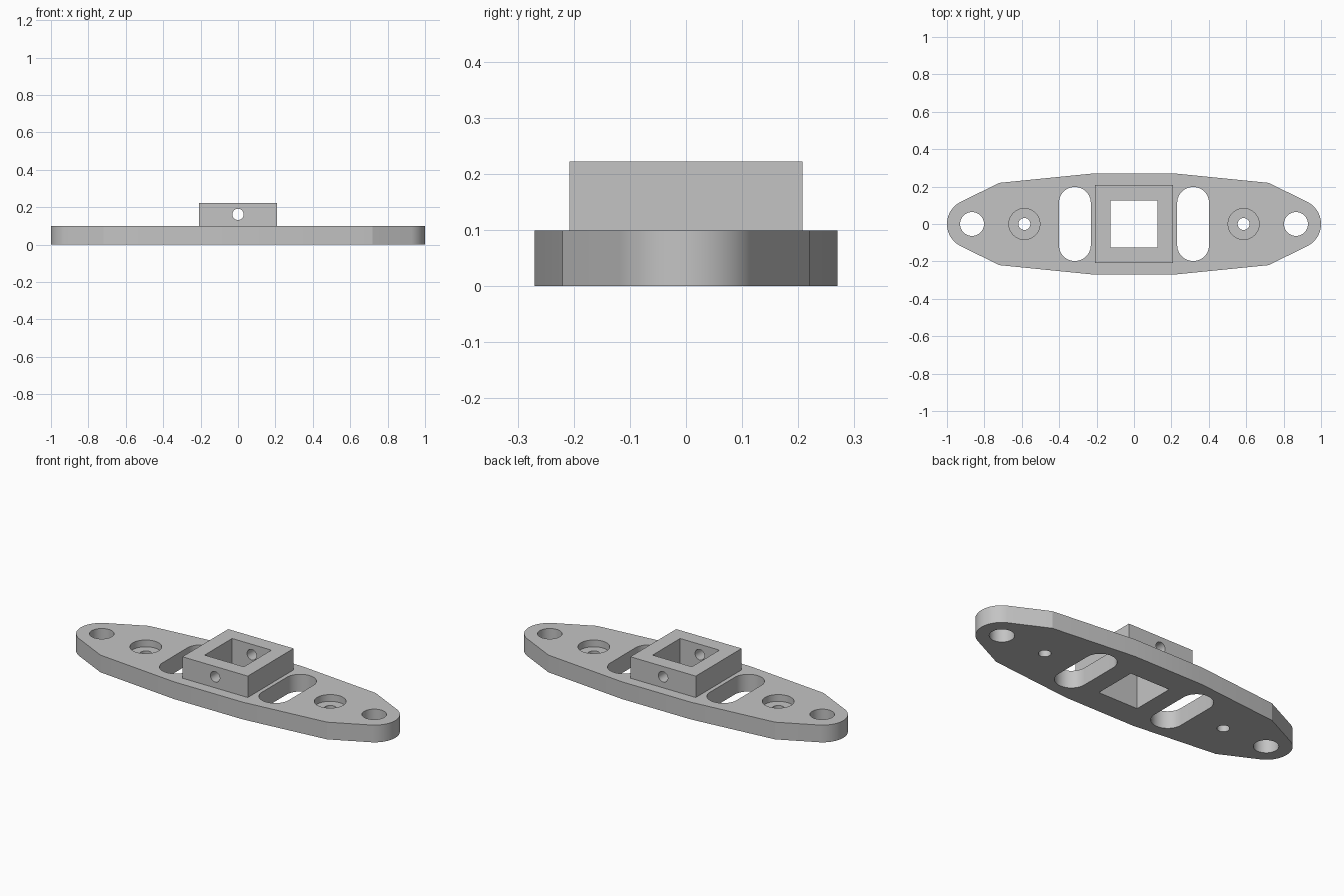
import bpy, bmesh, math

cube = bpy.data.objects.get("Cube")
if cube:
    bpy.data.objects.remove(cube, do_unlink=True)

PLATE_TOP, COLLAR_TOP = 0.099, 0.222

grey = bpy.data.materials.new("plain grey")
grey.use_nodes = True
colour = (0.55, 0.55, 0.55, 1)
grey.diffuse_color = colour
grey.node_tree.nodes["Principled BSDF"].inputs["Base Color"].default_value = colour


def arc(cx, cy, r, start, end, steps):
    """Points on an arc, angles in degrees."""
    angles = [math.radians(start + (end - start) * i / steps) for i in range(steps + 1)]
    return [(cx + r * math.cos(a), cy + r * math.sin(a)) for a in angles]


def circle(cx, cy, r):
    return arc(cx, cy, r, 0, 360, 48)[:-1]


def square(h):
    return [(-h, -h), (h, -h), (h, h), (-h, h)]


def prism(name, outline, low, high, along_y=False):
    """Extrude a closed outline along z, or along y when asked."""
    bm = bmesh.new()
    verts = [bm.verts.new((x, -low, y) if along_y else (x, y, low)) for x, y in outline]
    face = bm.faces.new(verts)
    top = bmesh.ops.extrude_face_region(bm, geom=[face])["geom"]
    shift = (0, low - high, 0) if along_y else (0, 0, high - low)
    bmesh.ops.translate(bm, vec=shift, verts=[v for v in top if isinstance(v, bmesh.types.BMVert)])
    bmesh.ops.recalc_face_normals(bm, faces=bm.faces)
    mesh = bpy.data.meshes.new(name)
    bm.to_mesh(mesh)
    bm.free()
    mesh.materials.append(grey)
    obj = bpy.data.objects.new(name, mesh)
    bpy.context.collection.objects.link(obj)
    return obj


def cut(target, outline, low, high, along_y=False):
    """Subtract a prism, apply the cut and drop the cutter."""
    cutter = prism("cutter", outline, low, high, along_y)
    cutter.hide_render = True
    mod = target.modifiers.new("cut", "BOOLEAN")
    mod.operation, mod.solver, mod.object = "DIFFERENCE", "EXACT", cutter
    bpy.context.view_layer.objects.active = target
    bpy.ops.object.modifier_apply(modifier=mod.name)
    bpy.data.objects.remove(cutter, do_unlink=True)


# Tapered base plate with rounded ends
right_half = [(0.22, -0.27), (0.72, -0.22)] + arc(0.868, 0, 0.132, -63, 63, 28) + [(0.72, 0.22), (0.22, 0.27)]
plate = prism("base_plate", right_half + [(-x, -y) for x, y in right_half], 0, PLATE_TOP)

# Holes through the plate, the same on both sides
for side in (-1, 1):
    cut(plate, circle(side * 0.866, 0, 0.064), -0.1, 0.3)      # end hole
    cut(plate, circle(side * 0.586, 0, 0.032), -0.1, 0.3)      # screw hole
    cut(plate, circle(side * 0.586, 0, 0.083), 0.06, 0.3)      # counterbore
    x, r = side * 0.316, 0.085
    slot = arc(x, 0.198 - r, r, 0, 180, 24) + arc(x, r - 0.198, r, 180, 360, 24)
    cut(plate, slot, -0.1, 0.3)
cut(plate, square(0.125), -0.1, 0.3)

# Square collar with a cross pin hole from front to back
collar = prism("square_collar", square(0.208), PLATE_TOP, COLLAR_TOP)
cut(collar, square(0.125), 0, 0.4)
cut(collar, circle(0, 0.162, 0.03), -0.5, 0.5, along_y=True)

# Smooth the round walls and keep the corners sharp
for obj in (plate, collar):
    bpy.ops.object.select_all(action="DESELECT")
    obj.select_set(True)
    bpy.context.view_layer.objects.active = obj
    bpy.ops.object.shade_smooth_by_angle(angle=math.radians(12))
